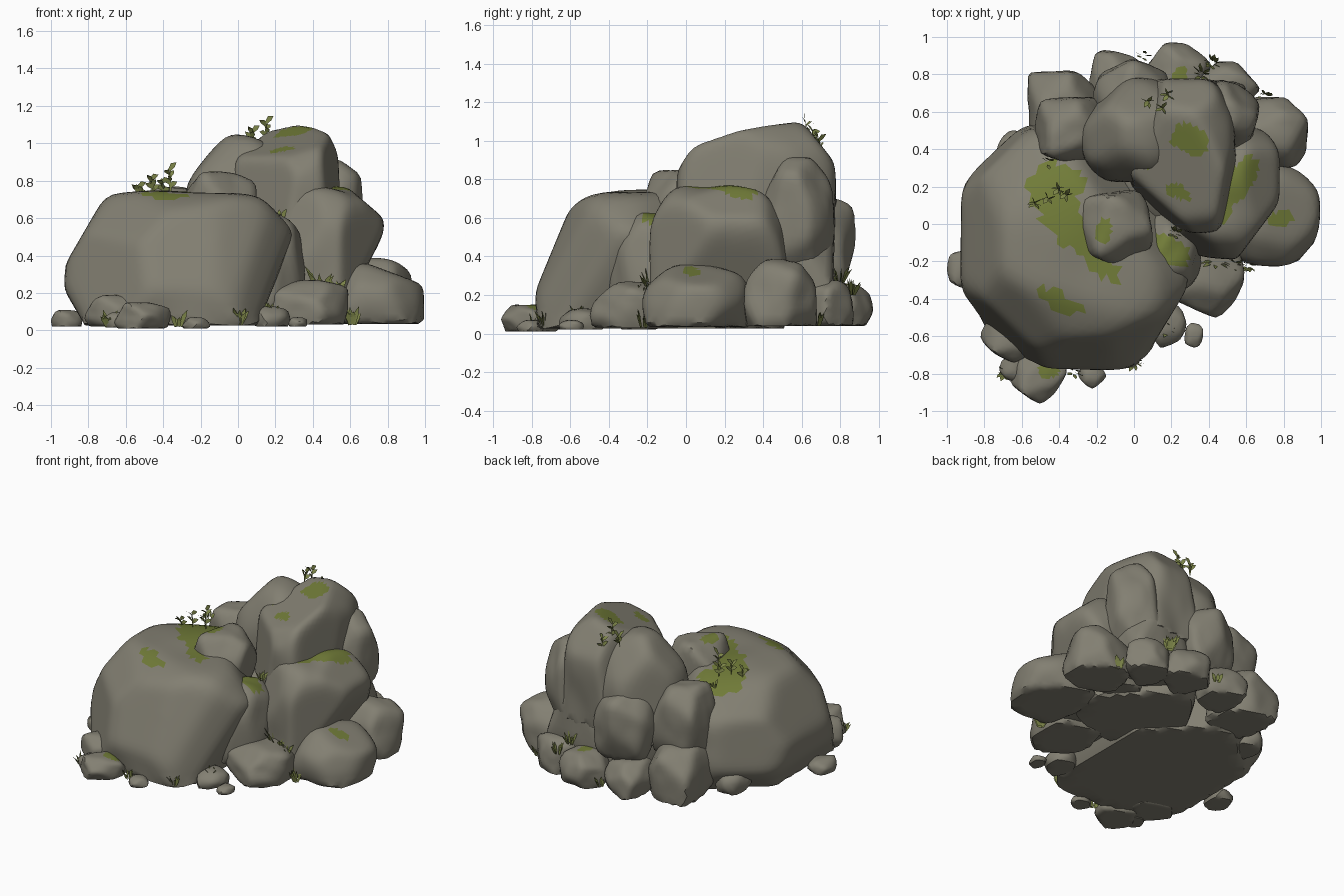
import bpy, bmesh, math, random
from mathutils import Vector, Matrix, noise


def material(name, rgb):
    m = bpy.data.materials.new(name)
    m.diffuse_color = (*rgb, 1)
    return m


STONE = material("stone grey", (0.225, 0.213, 0.168))
MOSS = material("moss green", (0.165, 0.20, 0.04))
LEAF = material("leaf green", (0.20, 0.23, 0.065))

# Moss patches in plan for each rock: x, y, half length, half width, turn in degrees
PATCHES = {
    "main_boulder": [(-0.42, 0.17, .16, .15, 80), (-0.33, -0.02, .20, .10, -40),
                     (-0.18, -0.21, .13, .05, -35), (-0.40, -0.41, .14, .055, -28)],
    "saddle_boulder": [(-0.16, -0.03, .07, .045, 80)],
    "peak_boulder": [(0.30, 0.45, .11, .08, -20), (0.07, 0.33, .05, .025, -60),
                     (0.24, 0.17, .07, .04, -30)],
    "right_shoulder_boulder": [(0.56, 0.22, .17, .07, 60), (0.46, 0.06, .09, .055, 40)],
    "right_foot": [(0.78, 0.02, .08, .04, 10)],
    "gap_boulder": [(0.18, -0.15, .12, .09, 0)],
    "back_foot_a": [(0.24, 0.79, .06, .035, 70)],
    "front_stone": [(-0.46, -0.78, .055, .045, 0)],
    "front_left_stone": [(-0.53, -0.63, .045, .03, 30)],
}


def mossy(p, patches):
    wobble = 0.7 * noise.noise(p * 13)
    for x, y, a, b, deg in patches:
        d = Matrix.Rotation(-math.radians(deg), 2) @ Vector((p.x - x, p.y - y))
        if (d.x / a) ** 2 + (d.y / b) ** 2 < 1 + wobble:
            return True
    return False


def rock(name, xr, yr, zr, seed, detail=4, cuts=(), planes=15, low=0.93, turn=0.8, floor=0.55):
    """Faceted boulder filling the given ranges, flat below, trimmed by (point, normal) cuts."""
    rnd = random.Random(seed)
    spin = Matrix.Rotation(rnd.uniform(-turn, turn), 3, 'Z')
    facets = [(spin @ Vector(n), 1.0) for n in
              ((1, 0, 0), (-1, 0, 0), (0, 1, 0), (0, -1, 0), (0, 0, 1), (0, 0, -1))]
    for i in range(planes):
        z = 1 - 2 * (i + 0.5) / planes
        a = 2.4 * i + rnd.uniform(-0.5, 0.5)
        s = math.sqrt(1 - z * z)
        facets.append((Vector((s * math.cos(a), s * math.sin(a), z)), rnd.uniform(low, low + 0.17)))
    bm = bmesh.new()
    bmesh.ops.create_icosphere(bm, subdivisions=detail, radius=1)
    for v in bm.verts:
        d = v.co.normalized()
        r = sum(max(0, d.dot(n) / h) ** 18 for n, h in facets) ** (-1 / 18)
        r *= 1 + 0.035 * noise.noise(d * 2.3 + Vector((seed * 3.7, 0, 0)))
        if d.z < 0:
            r = min(r, floor / -d.z)
        v.co = d * r
    # Fit to the ranges
    lo = [min(v.co[i] for v in bm.verts) for i in range(3)]
    hi = [max(v.co[i] for v in bm.verts) for i in range(3)]
    rng = (xr, yr, zr)

    def fit(co):
        return Vector([rng[i][0] + (co[i] - lo[i]) / (hi[i] - lo[i]) * (rng[i][1] - rng[i][0])
                       for i in range(3)])
    c = fit(Vector((0, 0, 0)))
    for v in bm.verts:
        v.co = fit(v.co)
        for point, normal in cuts:
            n = Vector(normal)
            t, h = n.dot(v.co - c), n.dot(Vector(point) - c)
            if t > h:
                v.co = c + (v.co - c) * (h / t)
    if cuts:
        soft = [v for v in bm.verts if v.co.z > zr[0] + 0.04]
        for _ in range(3):
            bmesh.ops.smooth_vert(bm, verts=soft, factor=0.5, use_axis_x=True,
                                  use_axis_y=True, use_axis_z=True)
    bm.normal_update()
    patches = PATCHES.get(name, ())
    for f in bm.faces:
        f.material_index = int(f.normal.z > 0.25 and mossy(f.calc_center_median(), patches))
    finish(name, bm, (STONE, MOSS), 38)


def finish(name, bm, mats, angle=None):
    me = bpy.data.meshes.new(name)
    bm.to_mesh(me)
    bm.free()
    for m in mats:
        me.materials.append(m)
    ob = bpy.data.objects.new(name, me)
    bpy.context.collection.objects.link(ob)
    if angle:
        bpy.context.view_layer.objects.active = ob
        ob.select_set(True)
        bpy.ops.object.shade_smooth_by_angle(angle=math.radians(angle))
        ob.select_set(False)


# Main boulders
rock("main_boulder", (-0.94, 0.32), (-0.80, 0.54), (0.025, 0.75), 1, 5, [
    ((-0.81, 0, 0.55), (-0.86, 0, 0.5)), ((0.2, 0, 0.64), (0.72, 0, 0.69)),
    ((0.2, 0, 0.26), (0.93, 0, -0.37)), ((0, -0.70, 0.42), (0, -0.92, 0.38)),
    ((-0.76, -0.52, 0.25), (-0.66, -0.72, 0.2)), ((0.20, -0.5, 0.3), (0.74, -0.62, 0.1)),
    ((-0.76, 0.36, 0.3), (-0.68, 0.70, 0.15)), ((-0.4, -0.45, 0.71), (-0.1, -0.42, 0.9)),
    ((-0.85, -0.1, 0.08), (-0.85, 0, -0.5)), ((0.12, -0.14, 0.64), (0.6, 0.5, 0.5)),
    ((0.1, 0.15, 0.3), (0.7, 0.7, 0)), ((-0.62, -0.44, 0.62), (-0.45, -0.6, 0.65)),
    ((0.0, -0.58, 0.6), (0.35, -0.85, 0.35)), ((-0.5, 0.45, 0.62), (-0.2, 0.75, 0.6))],
    planes=12, low=1.0, turn=0)
rock("peak_boulder", (-0.03, 0.55), (-0.06, 0.78), (0.40, 1.14), 2, 5, [
    ((0.45, 0.45, 1.105), (-0.25, -0.27, 0.93)), ((0.15, 0.09, 0.8), (-0.67, -0.74, 0.1)),
    ((0.51, 0.2, 0.8), (0.97, -0.2, 0.12)), ((0.3, 0.66, 1.03), (0, 0.78, 0.62)),
    ((0.06, 0.5, 0.9), (-0.92, 0.35, 0.2)), ((0.3, 0.02, 0.93), (-0.1, -0.8, 0.6))],
    planes=8, low=1.05, turn=0)
rock("left_peak_boulder", (-0.29, 0.26), (0.22, 0.79), (0.35, 1.05), 3, 4, [
    ((-0.16, 0.4, 0.92), (-0.75, -0.1, 0.65)), ((0, 0.68, 0.9), (0, 0.8, 0.6)),
    ((-0.2, 0.3, 0.8), (-0.6, -0.75, 0.25)), ((-0.17, 0.65, 0.7), (-0.7, 0.7, 0.1))],
    low=1.0, turn=0)
rock("right_shoulder_boulder", (0.2, 0.79), (-0.2, 0.56), (0.06, 0.77), 4, 5, [
    ((0.71, 0.2, 0.66), (0.65, 0, 0.76)), ((0.70, 0.2, 0.36), (0.87, 0, -0.45)),
    ((0.67, -0.03, 0.5), (0.8, -0.6, 0)), ((0.35, -0.1, 0.6), (-0.5, -0.8, 0.3))],
    low=1.0, turn=0.2)
rock("under_boulder", (-0.22, 0.70), (-0.12, 0.78), (0.04, 0.55), 31, 4, [
    ((0.42, 0.46, 0.2), (0.7, 0.7, 0))], low=1.0)
# Middle boulders
rock("saddle_boulder", (-0.30, 0.10), (-0.22, 0.18), (0.5, 0.85), 5)
rock("gap_boulder", (-0.06, 0.36), (-0.40, 0.10), (0.1, 0.63), 6)
rock("back_right_shoulder", (0.32, 0.67), (0.38, 0.77), (0.35, 0.92), 7, floor=0.8)
rock("back_middle_boulder", (-0.22, 0.20), (0.5, 0.88), (0.24, 0.72), 8, floor=0.85)
rock("back_right_middle", (0.15, 0.6), (0.4, 0.77), (0.1, 0.66), 9)
rock("back_left_upper", (-0.53, -0.14), (0.33, 0.68), (0.28, 0.77), 10, floor=0.85)
# Low boulders round the foot
rock("right_foot", (0.48, 1.0), (-0.23, 0.33), (0.035, 0.37), 11, 4, [
    ((0.9, 0, 0.28), (0.35, 0, 0.93)), ((0.92, -0.15, 0.2), (0.75, -0.65, 0))])
rock("back_right_foot", (0.5, 0.93), (0.3, 0.68), (0.04, 0.39), 12)
rock("front_right_foot", (0.16, 0.59), (-0.5, -0.02), (0.03, 0.27), 13)
rock("back_foot_a", (0.05, 0.42), (0.62, 0.97), (0.04, 0.26), 14)
rock("back_foot_b", (0.32, 0.67), (0.55, 0.87), (0.04, 0.28), 15)
rock("back_foot_c", (-0.25, 0.07), (0.62, 0.93), (0.04, 0.27), 16)
rock("back_left_foot", (-0.57, -0.17), (0.44, 0.82), (0.04, 0.40), 17)
rock("left_back_stone", (-0.75, -0.52), (0.26, 0.5), (0.04, 0.2), 18, 3)
rock("left_stone", (-1.0, -0.83), (-0.34, -0.14), (0.02, 0.11), 19, 3)
rock("front_left_stone", (-0.82, -0.5), (-0.74, -0.45), (0.02, 0.19), 20)
rock("front_stone", (-0.66, -0.36), (-0.96, -0.66), (0.01, 0.15), 21)
rock("front_side_stone", (-0.72, -0.55), (-0.84, -0.68), (0.015, 0.10), 22, 3)
rock("front_pebble", (-0.3, -0.15), (-0.88, -0.74), (0.01, 0.07), 23, 3)
rock("right_pebble_a", (0.07, 0.28), (-0.66, -0.42), (0.02, 0.13), 24, 3)
rock("right_pebble_b", (0.27, 0.37), (-0.66, -0.53), (0.02, 0.07), 25, 3)


def blade(bm, base, tip, width):
    """Bent leaf of one quad and one triangle."""
    base, tip = Vector(base), Vector(tip)
    axis = tip - base
    side = axis.cross(Vector((0.3, 0.7, 0.2))).normalized() * width
    if side.cross(axis).z < 0:
        side = -side
    mid = base + axis * 0.5 + Vector((0, 0, 0.12 * axis.length))
    a, b, c, d, e = [bm.verts.new(p) for p in
                     (base - side * 0.6, base + side * 0.6, mid + side, mid - side, tip)]
    bm.faces.new((a, b, c, d))
    bm.faces.new((d, c, e))


# Grass tufts: x, y, z, height, blade count
TUFTS = [(-0.69, -0.79, .02, .09, 12), (0.0, -0.73, .03, .10, 14), (0.61, -0.22, .03, .10, 16),
         (-0.32, -0.79, .02, .09, 7), (0.18, -0.56, .08, .08, 7), (0.44, -0.19, .20, .16, 12),
         (0.42, 0.86, .20, .09, 10), (0.70, 0.68, .04, .09, 10), (0.36, 0.80, .26, .10, 8),
         (0.22, -0.05, .59, .06, 7), (0.53, -0.22, .20, .08, 7), (-0.56, -0.62, .15, .06, 4),
         (-0.46, 0.33, .71, .05, 4), (0.05, 0.9, .08, .07, 5)]
rnd = random.Random(7)
bm = bmesh.new()
for x, y, z, h, count in TUFTS:
    for i in range(count):
        a = i * 2.4 + rnd.random()
        s = h * rnd.uniform(0.15, 0.5)
        out = Vector((math.cos(a), math.sin(a), 0))
        p = Vector((x, y, z)) + out * 0.015
        blade(bm, p, p + out * s + Vector((0, 0, h * rnd.uniform(0.55, 1.0))), 0.013)
finish("grass_tufts", bm, (LEAF,))

# Leafy sprigs on the summits: x, y, z, height
SPRIGS = [(-0.36, 0.15, .72, .17), (-0.45, 0.13, .72, .11), (-0.40, 0.20, .72, .09),
          (-0.53, 0.12, .71, .07), (0.15, 0.63, .99, .15), (0.07, 0.65, .98, .10),
          (0.17, 0.70, .93, .12)]
bm = bmesh.new()
for x, y, z, h in SPRIGS:
    foot = Vector((x, y, z))
    top = foot + Vector((rnd.uniform(-.02, .02), rnd.uniform(-.02, .02), h * 0.8))
    blade(bm, foot, top, 0.007)
    for i in range(6):
        a = i * 2.4 + rnd.random()
        p = foot.lerp(top, 0.35 + 0.65 * i / 5)
        blade(bm, p, p + Vector((math.cos(a) * .04, math.sin(a) * .04, rnd.uniform(.01, .045))), 0.014)
finish("summit_sprigs", bm, (LEAF,))
